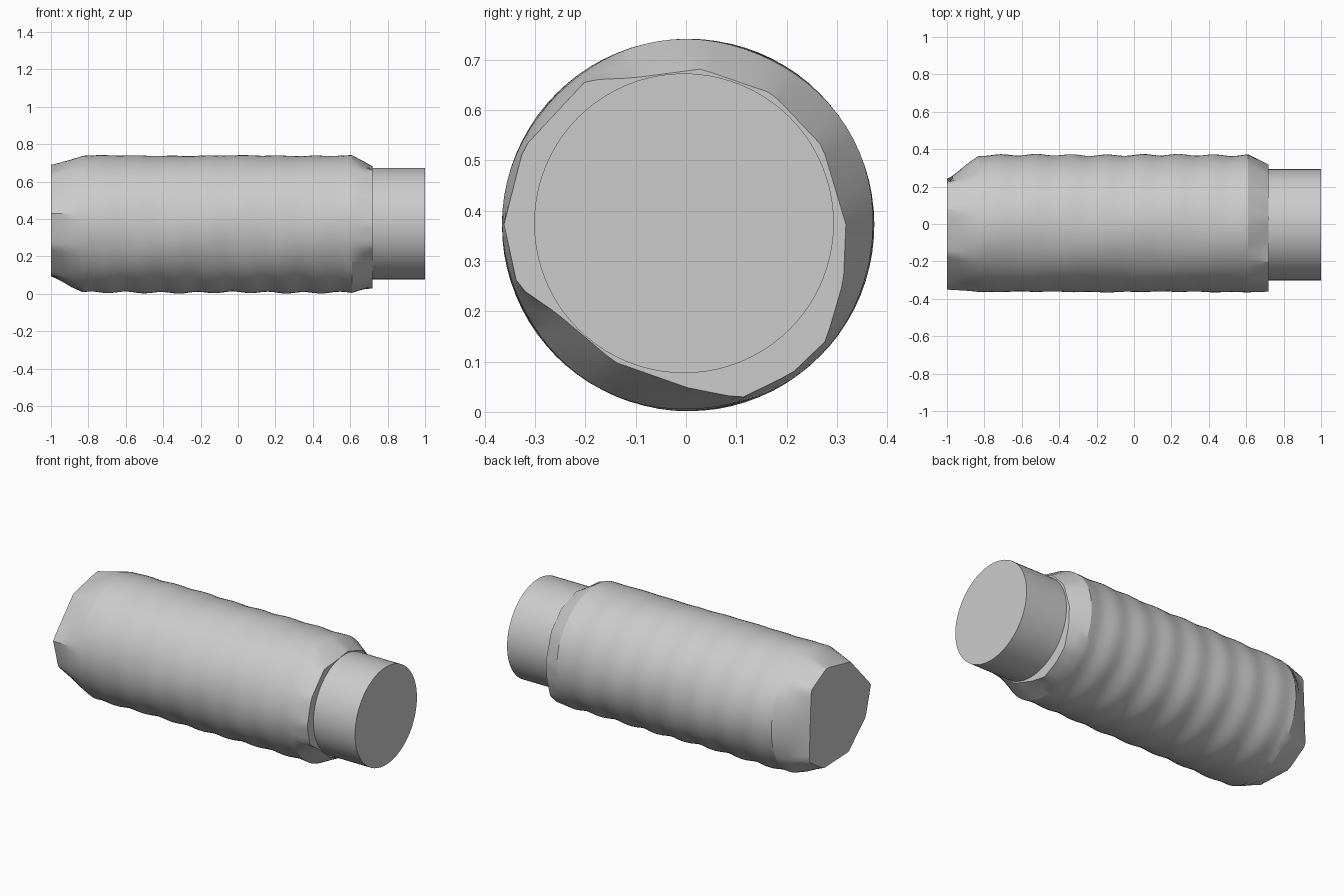
import bpy, bmesh, math

if "Cube" in bpy.data.objects:
    bpy.data.objects.remove(bpy.data.objects["Cube"])

grey = bpy.data.materials.new("plain grey")
grey.diffuse_color = (0.6, 0.6, 0.6, 1)
grey.use_nodes = True
grey.node_tree.nodes["Principled BSDF"].inputs["Base Color"].default_value = grey.diffuse_color

AXIS_Z = 0.373
SIDES = 80

# Chipped outlines of the two ends: (angle from +y in degrees, radius)
BACK_OUTLINE = [(math.degrees(math.atan2(z, y)) % 360, math.hypot(y, z)) for y, z in
                [(.22, .24), (.07, .32), (-.16, .27), (-.355, .06),
                 (-.305, -.12), (-.14, -.27), (.10, -.28), (.24, -.19)]]
SHOULDER_OUTLINE = [(0, .315), (30, .31), (57, .31), (85, .31), (110, .31), (125, .35),
                    (155, .36), (180, .365), (200, .36), (214, .315), (242, .31),
                    (270, .325), (287, .362), (305, .362), (320, .36), (340, .33)]


def outline_radius(outline, deg):
    """Radius of a straight-edged outline along one direction."""
    pts = sorted(outline)
    pts = [(pts[-1][0] - 360, pts[-1][1])] + pts + [(pts[0][0] + 360, pts[0][1])]
    for (a0, r0), (a1, r1) in zip(pts, pts[1:]):
        if a0 <= deg <= a1:
            s = lambda d: math.sin(math.radians(d))
            return r0 * r1 * s(a1 - a0) / (r0 * s(deg - a0) + r1 * s(a1 - deg))


def body_radius(x, deg):
    """Rippled barrel that tapers into the chipped outlines."""
    th = math.radians(deg)
    swell = 0.003 + 0.002 * math.cos(th - math.radians(310))
    r = 0.366 + swell * math.sin(x * 2 * math.pi / 0.19 + 0.6 * math.sin(th))
    r += 0.0015 * math.sin(5 * th + 9 * x)
    back = min(1, (x + 1) / 0.17)
    front = min(1, (0.72 - x) / 0.1)
    r += (1 - back) * (outline_radius(BACK_OUTLINE, deg) - r)
    r += (1 - front) * (outline_radius(SHOULDER_OUTLINE, deg) - r)
    return r


def loft(name, xs, radius, y, z):
    """Closed tube along x through rings of varying radius."""
    bm = bmesh.new()
    rings = []
    for x in xs:
        ring = []
        for i in range(SIDES):
            deg = 360 * i / SIDES
            r, a = radius(x, deg), math.radians(deg)
            ring.append(bm.verts.new((x, y + r * math.cos(a), z + r * math.sin(a))))
        rings.append(ring)
    for a, b in zip(rings, rings[1:]):
        for i in range(SIDES):
            j = (i + 1) % SIDES
            bm.faces.new((a[i], a[j], b[j], b[i]))
    bm.faces.new(rings[0])
    bm.faces.new(rings[-1])
    bmesh.ops.recalc_face_normals(bm, faces=bm.faces)
    me = bpy.data.meshes.new(name)
    bm.to_mesh(me)
    bm.free()
    me.materials.append(grey)
    ob = bpy.data.objects.new(name, me)
    bpy.context.collection.objects.link(ob)
    bpy.ops.object.select_all(action='DESELECT')
    ob.select_set(True)
    bpy.context.view_layer.objects.active = ob
    bpy.ops.object.shade_smooth_by_angle(angle=math.radians(25))
    return ob


# Rippled main barrel with chipped ends
body_xs = [-1, -0.945, -0.89, -0.83] + [-0.80 + 0.03 * i for i in range(48)] + [0.67, 0.72]
loft("body", body_xs, body_radius, 0.003, AXIS_Z)

# Plain round neck
loft("neck", [0.66, 1.0], lambda x, d: 0.298, -0.004, 0.375)
